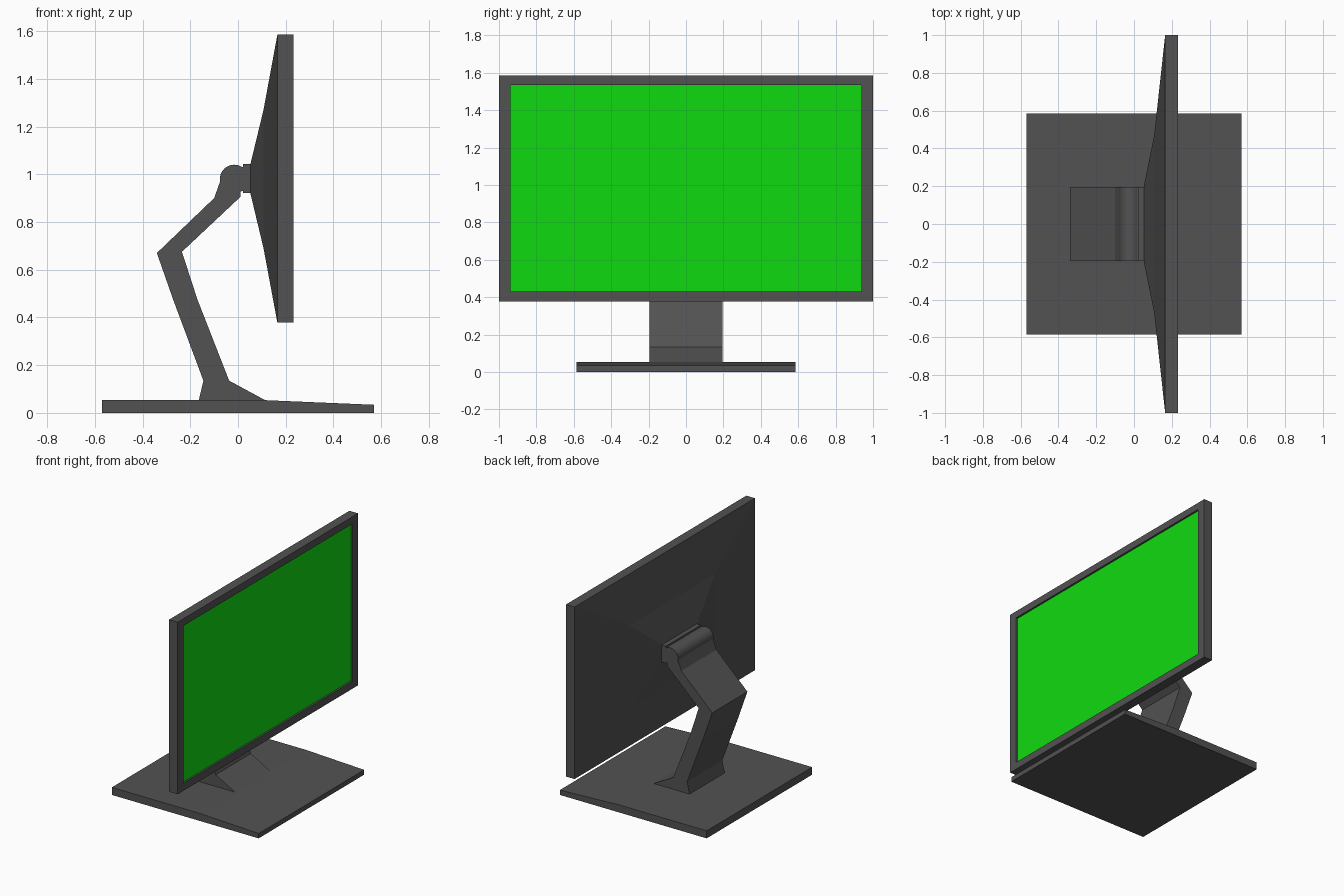
import bpy
import bmesh
import math

default = bpy.data.objects.get("Cube")
if default:
    bpy.data.objects.remove(default, do_unlink=True)


def make_material(name, rgb):
    mat = bpy.data.materials.new(name)
    mat.use_nodes = True
    color = (*rgb, 1.0)
    mat.diffuse_color = color
    mat.node_tree.nodes["Principled BSDF"].inputs["Base Color"].default_value = color
    return mat


def finish(name, bm, mat):
    bmesh.ops.recalc_face_normals(bm, faces=bm.faces)
    mesh = bpy.data.meshes.new(name)
    bm.to_mesh(mesh)
    bm.free()
    mesh.materials.append(mat)
    obj = bpy.data.objects.new(name, mesh)
    bpy.context.collection.objects.link(obj)
    return obj


def extrude_profile(name, points, half_width, mat):
    """Extrude an x-z outline symmetrically along y."""
    bm = bmesh.new()
    face = bm.faces.new([bm.verts.new((x, -half_width, z)) for x, z in points])
    result = bmesh.ops.extrude_face_region(bm, geom=[face], use_keep_orig=True)
    moved = [v for v in result["geom"] if isinstance(v, bmesh.types.BMVert)]
    bmesh.ops.translate(bm, verts=moved, vec=(0, 2 * half_width, 0))
    return finish(name, bm, mat)


def loft_rectangles(name, sections, mat):
    """Join rectangles given as (x, half width, bottom, top) and cap both ends."""
    bm = bmesh.new()
    rings = [[bm.verts.new((x, y, z)) for y, z in
              ((-w, lo), (w, lo), (w, hi), (-w, hi))] for x, w, lo, hi in sections]
    for a, b in zip(rings, rings[1:]):
        for i in range(4):
            j = (i + 1) % 4
            bm.faces.new((a[i], a[j], b[j], b[i]))
    bm.faces.new(rings[0])
    bm.faces.new(rings[-1])
    return finish(name, bm, mat)


grey = make_material("dark grey plastic", (0.085, 0.085, 0.085))
green = make_material("screen green", (0.005, 0.7, 0.005))

# Base plate with a gently sloping front
extrude_profile("base", [(-0.57, 0), (0.57, 0), (0.57, 0.034),
                         (0.12, 0.053), (-0.57, 0.053)], 0.585, grey)

# Bent arm with its flared foot
extrude_profile("stand_arm", [
    (-0.165, 0.05), (-0.145, 0.135), (-0.27, 0.47), (-0.34, 0.67),
    (-0.1, 0.9), (-0.075, 0.97), (0.01, 0.97), (0.01, 0.905),
    (-0.235, 0.675), (-0.17, 0.475), (-0.037, 0.135), (0.12, 0.05)], 0.195, grey)

# Hinge barrel
bpy.ops.mesh.primitive_cylinder_add(vertices=32, radius=0.06, depth=0.392,
                                    location=(-0.016, 0, 0.98),
                                    rotation=(math.pi / 2, 0, 0))
hinge = bpy.context.object
hinge.name = "hinge_barrel"
hinge.data.materials.append(grey)
bpy.ops.object.shade_smooth_by_angle(angle=math.radians(30))

# Mount joining the hinge to the display
extrude_profile("display_mount", [
    (0, 0.93), (0.02, 0.93), (0.02, 0.922), (0.055, 0.922),
    (0.055, 1.042), (0.02, 1.042), (0.02, 1.03), (0, 1.03)], 0.195, grey)

# Housing: tapered back, straight rim, bezel and screen recess
loft_rectangles("display_housing", [
    (0.052, 0.2, 0.92, 1.042), (0.107, 0.47, 0.69, 1.27),
    (0.165, 1.0, 0.378, 1.585), (0.232, 1.0, 0.378, 1.585),
    (0.232, 0.938, 0.43, 1.535), (0.216, 0.938, 0.43, 1.535)], grey)

# Screen panel set into the recess
loft_rectangles("screen", [(0.214, 0.937, 0.431, 1.534),
                           (0.22, 0.937, 0.431, 1.534)], green)
